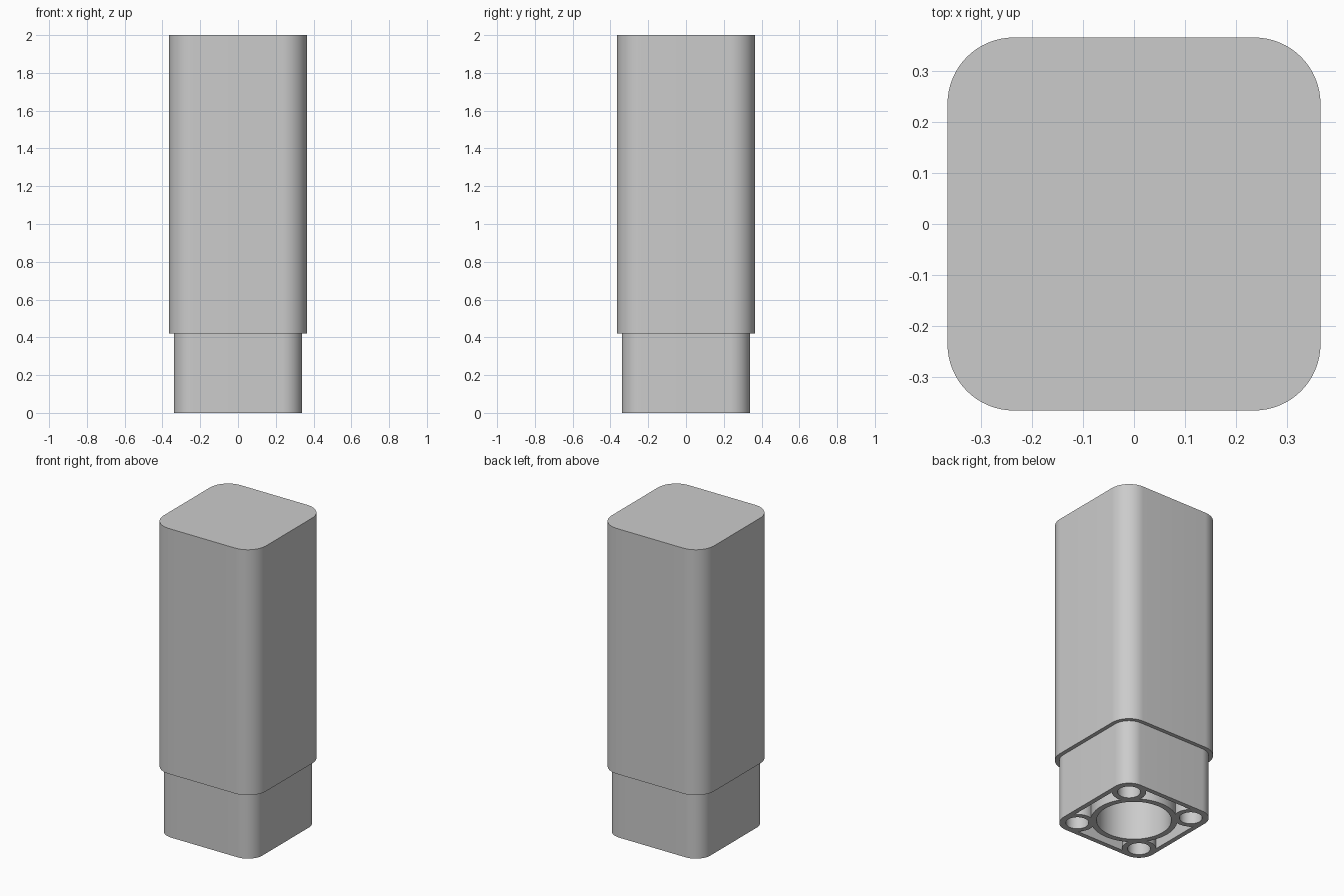
import bpy, bmesh
from math import cos, sin, pi, radians

cube = bpy.data.objects.get("Cube")
if cube:
    bpy.data.objects.remove(cube)

grey = bpy.data.materials.new("plain grey")
grey.use_nodes = True
colour = (0.6, 0.6, 0.6, 1)
grey.diffuse_color = colour
grey.node_tree.nodes["Principled BSDF"].inputs["Base Color"].default_value = colour

CORNER = 0.235   # centre of the rounded corners and of the corner posts
CORNERS = [(x * CORNER, y * CORNER) for x in (-1, 1) for y in (-1, 1)]


def prism(name, outline, z0, z1):
    """Extrude a closed outline from z0 to z1."""
    bm = bmesh.new()
    face = bm.faces.new([bm.verts.new((x, y, z0)) for x, y in outline])
    top = bmesh.ops.extrude_face_region(bm, geom=[face])["geom"]
    verts = [v for v in top if isinstance(v, bmesh.types.BMVert)]
    bmesh.ops.translate(bm, verts=verts, vec=(0, 0, z1 - z0))
    bmesh.ops.recalc_face_normals(bm, faces=bm.faces)
    mesh = bpy.data.meshes.new(name)
    bm.to_mesh(mesh)
    bm.free()
    mesh.materials.append(grey)
    obj = bpy.data.objects.new(name, mesh)
    bpy.context.collection.objects.link(obj)
    return obj


def rounded_square(half, steps=16):
    """Square outline whose corner arcs share the post centres."""
    pts = []
    for q, (sx, sy) in enumerate(((1, 1), (-1, 1), (-1, -1), (1, -1))):
        for i in range(steps + 1):
            a = (q + i / steps) * pi / 2
            r = half - CORNER
            pts.append((sx * CORNER + r * cos(a), sy * CORNER + r * sin(a)))
    return pts


def circle(radius, cx=0, cy=0, n=64):
    return [(cx + radius * cos(2 * pi * i / n), cy + radius * sin(2 * pi * i / n))
            for i in range(n)]


def combine(target, helper, operation):
    """Apply a boolean and remove its helper."""
    helper.hide_render = True
    mod = target.modifiers.new(operation, "BOOLEAN")
    mod.operation, mod.solver, mod.object = operation, "EXACT", helper
    bpy.context.view_layer.objects.active = target
    bpy.ops.object.modifier_apply(modifier=mod.name)
    bpy.data.objects.remove(helper)


def smooth(obj):
    bpy.ops.object.select_all(action="DESELECT")
    obj.select_set(True)
    bpy.context.view_layer.objects.active = obj
    bpy.ops.object.shade_smooth_by_angle(angle=radians(30))


# Main body and the narrower plug under it
body = prism("main_body", rounded_square(0.365), 0.42, 2)
plug = prism("base_plug", rounded_square(0.34), 0, 0.42)

# Hollow the plug, then add the central sleeve and corner posts
combine(plug, prism("pocket", rounded_square(0.31), -0.1, 0.4), "DIFFERENCE")
combine(plug, prism("sleeve", circle(0.253), 0, 0.41), "UNION")
for x, y in CORNERS:
    combine(plug, prism("post", circle(0.1, x, y, 48), 0, 0.41), "UNION")

# Bore the sleeve and the posts
combine(plug, prism("bore", circle(0.218), -0.1, 0.4), "DIFFERENCE")
for x, y in CORNERS:
    combine(plug, prism("bore", circle(0.067, x, y, 32), -0.1, 0.4), "DIFFERENCE")

smooth(body)
smooth(plug)
